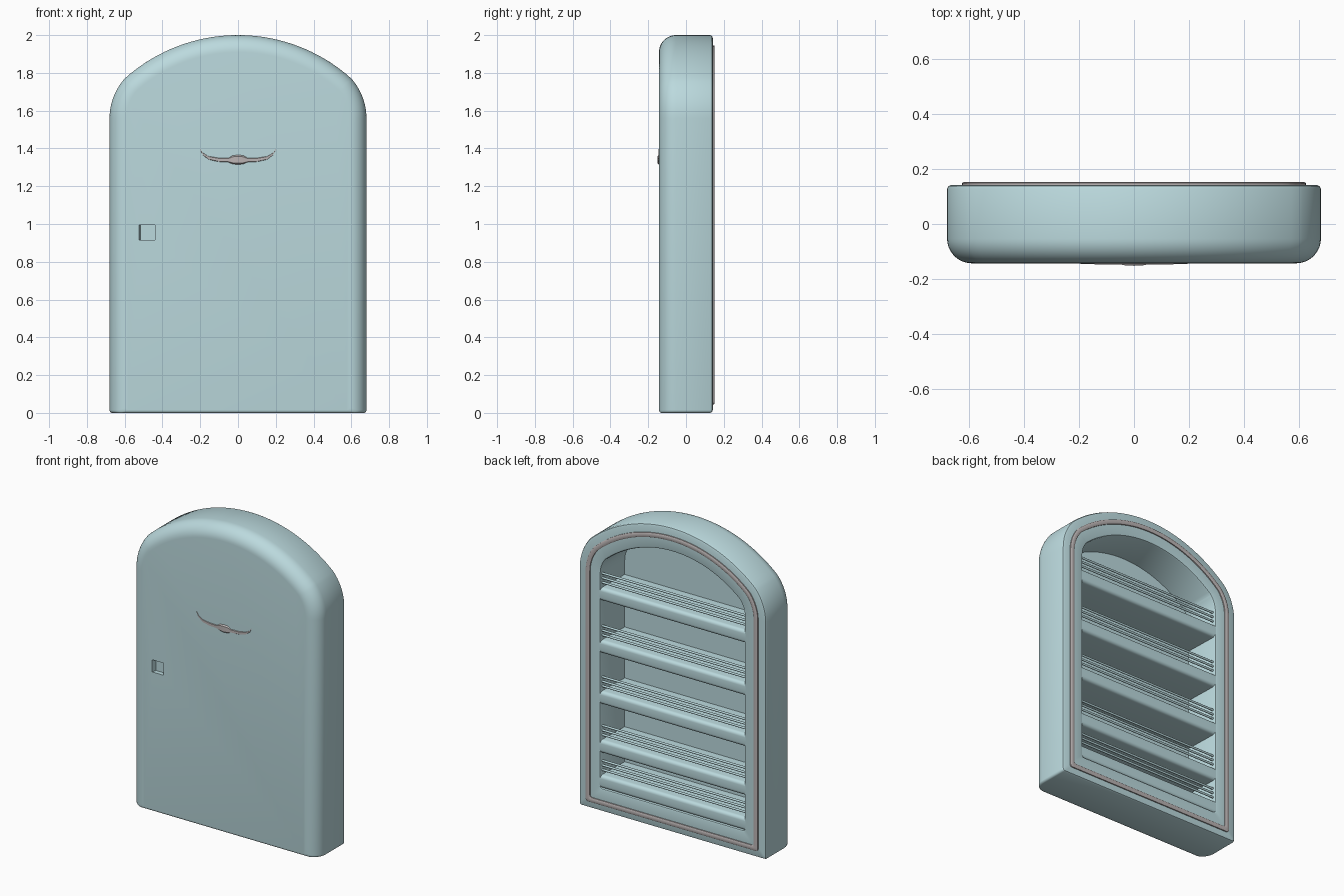
import bpy, bmesh, math
from mathutils import Vector

if "Cube" in bpy.data.objects:
    bpy.data.objects.remove(bpy.data.objects["Cube"])


def material(name, rgb):
    m = bpy.data.materials.new(name)
    m.diffuse_color = (*rgb, 1)
    m.use_nodes = True
    m.node_tree.nodes["Principled BSDF"].inputs["Base Color"].default_value = m.diffuse_color
    return m


BLUE = material("pale_blue", (0.50, 0.70, 0.73))
GREY = material("warm_grey", (0.50, 0.46, 0.46))


def outline(d, db):
    """Arched door outline, inset by d at the sides and top and by db at the bottom."""
    r, half = 0.015, []
    for i in range(5):
        a = math.radians(-90 + 22.5 * i)
        half.append((0.68 - d - r + r * math.cos(a), db + r + r * math.sin(a)))
    for i in range(10):
        a = math.radians(4.2 * i)
        half.append((0.364 + (0.316 - d) * math.cos(a), 1.56 + (0.316 - d) * math.sin(a)))
    a = math.radians(44.8)
    half.append((0.60 - d * math.cos(a), 1.77 - d * math.sin(a)))
    for i in range(1, 19):
        a = math.radians(48.1 + 41.9 * i / 18)
        half.append(((0.898 - d) * math.cos(a), 1.102 + (0.898 - d) * math.sin(a)))
    half[-1] = (0, 2.0 - d)
    return half + [(-x, z) for x, z in reversed(half[:-1])]


def finish(bm, name, mat):
    bmesh.ops.recalc_face_normals(bm, faces=bm.faces)
    me = bpy.data.meshes.new(name)
    bm.to_mesh(me)
    bm.free()
    ob = bpy.data.objects.new(name, me)
    bpy.context.collection.objects.link(ob)
    if mat:
        me.materials.append(mat)
    return ob


def smooth(ob):
    bpy.ops.object.select_all(action='DESELECT')
    ob.select_set(True)
    bpy.context.view_layer.objects.active = ob
    bpy.ops.object.shade_smooth_by_angle(angle=math.radians(35))


def loft(name, sections, mat, capped):
    """Skin a list of (y, side inset, bottom inset) outlines."""
    bm = bmesh.new()
    rings = [[bm.verts.new((x, y, z)) for x, z in outline(d, db)] for y, d, db in sections]
    pairs = list(zip(rings, rings[1:])) + ([] if capped else [(rings[-1], rings[0])])
    for a, b in pairs:
        n = len(a)
        for i in range(n):
            bm.faces.new((a[i], a[(i + 1) % n], b[(i + 1) % n], b[i]))
    if capped:
        bm.faces.new(rings[0])
        bm.faces.new(rings[-1])
    return finish(bm, name, mat)


# Door shell: cavity, back frame, outer side and rounded front in one skin
sections = [(-0.10, 0.165, 0.16), (0.13, 0.158, 0.153), (0.139, 0.154, 0.149), (0.142, 0.145, 0.14),
            (0.142, 0.015, 0.015), (0.138, 0.005, 0.005), (0.128, 0, 0)]
for i in range(13):
    t = math.pi / 2 * i / 12
    y = -0.053 - 0.09 * math.sin(t)
    k = min(1, max(0, (-y - 0.128) / 0.015))
    sections.append((y, 0.09 * (1 - math.cos(t)), 0.015 * (1 - math.sqrt(1 - k * k))))
shell = loft("door_shell", sections, BLUE, True)

# Square recess for the latch, with one sloping wall
bm = bmesh.new()
bmesh.ops.create_cube(bm, size=1)
for v in bm.verts:
    inner = v.co.y > 0
    left = -0.515 if inner else -0.531
    v.co = Vector((left if v.co.x < 0 else -0.44, -0.113 if inner else -0.173,
                   0.915 if v.co.z < 0 else 0.995))
cutter = finish(bm, "latch_cutter", None)
cutter.hide_render = True
mod = shell.modifiers.new("latch", 'BOOLEAN')
mod.operation, mod.solver, mod.object = 'DIFFERENCE', 'EXACT', cutter
bpy.context.view_layer.objects.active = shell
bpy.ops.object.modifier_apply(modifier=mod.name)
bpy.data.objects.remove(cutter)
smooth(shell)

# Sealing gasket around the back frame
smooth(loft("gasket", [(0.136, 0.055, 0.045), (0.149, 0.055, 0.045), (0.152, 0.060, 0.050),
                       (0.152, 0.080, 0.070), (0.149, 0.085, 0.075), (0.136, 0.085, 0.075)], GREY, False))


def shelf(name, z0, z1):
    bm = bmesh.new()
    bmesh.ops.create_cube(bm, size=1)
    for v in bm.verts:
        v.co = Vector((v.co.x * 1.07, 0.14 if v.co.y > 0 else -0.105, z1 if v.co.z > 0 else z0))
    edges = [e for e in bm.edges if all(v.co.y > 0 for v in e.verts)
             and abs(e.verts[0].co.x - e.verts[1].co.x) > 0.1]
    bmesh.ops.bevel(bm, geom=edges, offset=0.022, segments=5, affect='EDGES', profile=0.5)
    smooth(finish(bm, name, BLUE))


def rail(name, z):
    bpy.ops.mesh.primitive_cylinder_add(vertices=12, radius=0.007, depth=1.07,
                                        location=(0, 0.12, z), rotation=(0, math.pi / 2, 0))
    ob = bpy.context.object
    ob.name = name
    ob.data.materials.append(BLUE)
    smooth(ob)


# Shelves, each guarded by three rails
for i, z in enumerate((0.15, 0.38, 0.70, 1.035, 1.38)):
    shelf(f"shelf_{i + 1}", z, z + 0.085)
    for j in range(3):
        rail(f"rail_{i + 1}_{j + 1}", z + 0.085 + 0.03 * (j + 1))

# Plain curved trim strip on the front, thickest in the middle
path = [(0.2, 1.395, 0.004), (0.185, 1.37, 0.008), (0.155, 1.35, 0.011), (0.105, 1.34, 0.013),
        (0.05, 1.338, 0.014), (0.03, 1.34, 0.026), (0, 1.34, 0.030)]
path += [(-x, z, h) for x, z, h in reversed(path[:-1])]
bm = bmesh.new()
loops = []
for x, z, h in path:
    y = -0.143 - 0.3 * h
    loops.append([bm.verts.new(c) for c in ((x, -0.138, z - h), (x, y, z - h * 0.6),
                                            (x, y, z + h * 0.6), (x, -0.138, z + h))])
for a, b in zip(loops, loops[1:]):
    for i in range(4):
        bm.faces.new((a[i], a[(i + 1) % 4], b[(i + 1) % 4], b[i]))
bm.faces.new(loops[0])
bm.faces.new(loops[-1])
smooth(finish(bm, "front_trim", GREY))
